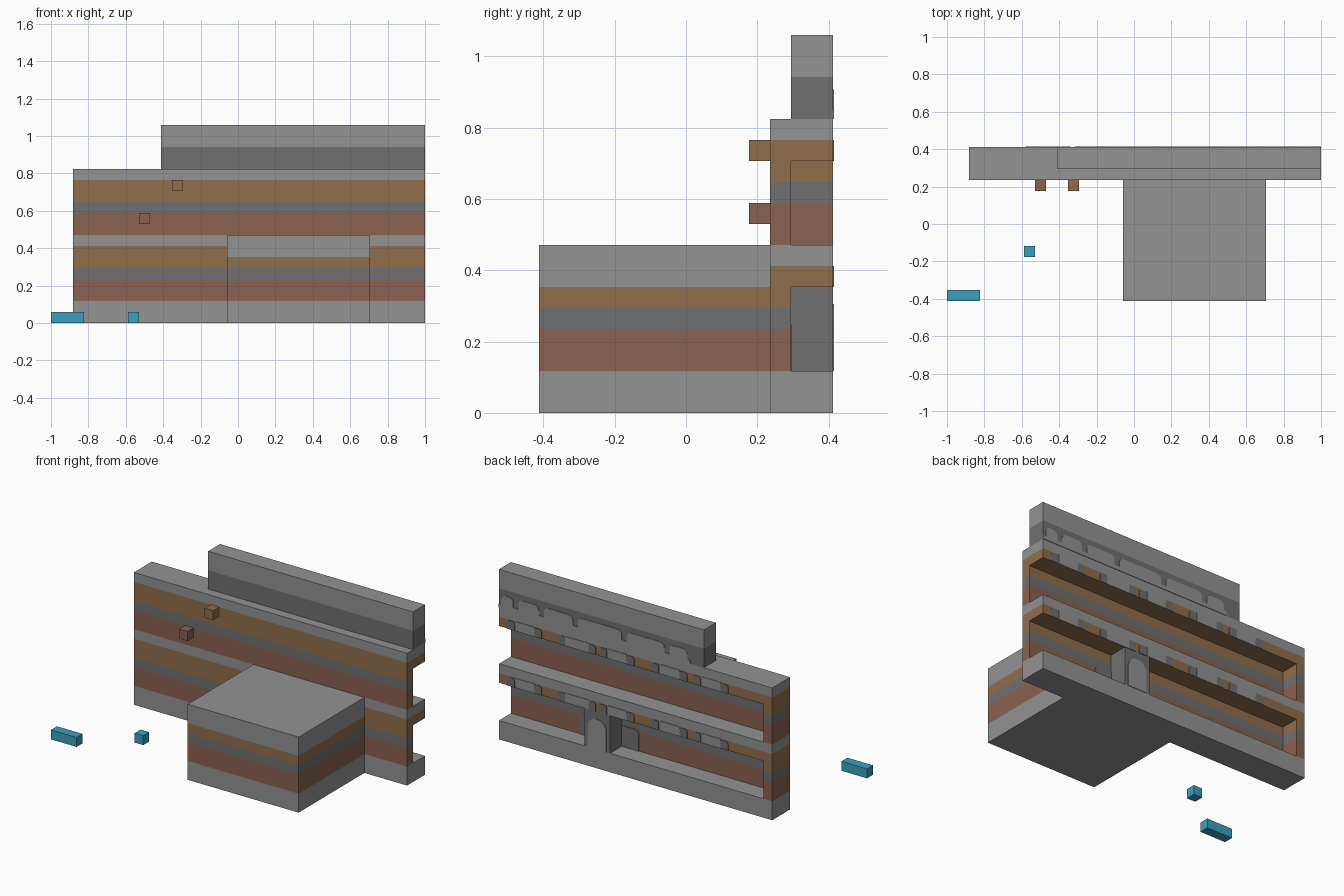
import bpy, bmesh
from math import sin, cos, pi
from mathutils import Vector

if "Cube" in bpy.data.objects:
    bpy.data.objects.remove(bpy.data.objects["Cube"])

U = 1 / 17          # one block
SKIN = 0.06         # thickness of painted plates, in blocks


def material(name, srgb):
    m = bpy.data.materials.new(name)
    m.use_nodes = True
    col = [((c / 255 + 0.055) / 1.055) ** 2.4 for c in srgb] + [1]
    m.diffuse_color = col
    m.node_tree.nodes["Principled BSDF"].inputs["Base Color"].default_value = col
    return m


LIGHT, DARK, RED, BROWN, BLUE = range(5)
MATS = [material("light_stone", (147, 147, 147)),
        material("dark_stone", (112, 112, 112)),
        material("red_clay", (136, 98, 82)),
        material("brown_earth", (144, 110, 78)),
        material("blue_marker", (61, 159, 191))]

# layers as (top height, colour), lowest first
WALL = [(2, LIGHT), (4, RED), (5, DARK), (7, BROWN), (8, LIGHT),
        (10, RED), (11, DARK), (13, BROWN), (14, LIGHT), (16, DARK), (18, LIGHT)]
PLATFORM = [(2, LIGHT), (4, RED), (5, DARK), (6, BROWN), (8, LIGHT)]


def finish(name, bm):
    bmesh.ops.recalc_face_normals(bm, faces=bm.faces)
    bmesh.ops.scale(bm, vec=(U, U, U), verts=bm.verts)
    me = bpy.data.meshes.new(name)
    bm.to_mesh(me)
    bm.free()
    for m in MATS:
        me.materials.append(m)
    bpy.context.collection.objects.link(bpy.data.objects.new(name, me))


def block(name, lo, hi, layers):
    """Box cut at the layer heights and coloured by height."""
    lo, hi = Vector(lo), Vector(hi)
    bm = bmesh.new()
    bmesh.ops.create_cube(bm, size=1)
    for v in bm.verts:
        v.co = [(lo[i] + hi[i]) / 2 + v.co[i] * (hi[i] - lo[i]) for i in range(3)]
    for top, _ in layers:
        if lo.z < top < hi.z:
            bmesh.ops.bisect_plane(bm, geom=bm.verts[:] + bm.edges[:] + bm.faces[:],
                                   plane_co=(0, 0, top), plane_no=(0, 0, 1))
    bm.normal_update()
    for f in bm.faces:
        z = f.calc_center_median().z - f.normal.z * 0.01
        f.material_index = next(c for top, c in layers if z < top)
    finish(name, bm)


def add_tab(bm, x0, x1, z0, z1, y, colour, r=0.0):
    """Thin upright plate on a back face, with top corners rounded by r."""
    pts = [(x0, z0), (x1, z0)]
    if r:
        for cx, start in ((x1 - r, 0), (x0 + r, pi / 2)):
            for k in range(5):
                a = start + k * pi / 8
                pts.append((cx + r * cos(a), z1 - r + r * sin(a)))
    else:
        pts += [(x1, z1), (x0, z1)]
    face = bm.faces.new([bm.verts.new((x, y, z)) for x, z in pts])
    ext = bmesh.ops.extrude_face_region(bm, geom=[face])["geom"]
    bmesh.ops.translate(bm, vec=(0, SKIN, 0),
                        verts=[g for g in ext if isinstance(g, bmesh.types.BMVert)])
    for f in bm.faces:
        if f.index == -1 or not f.tag:
            f.material_index, f.tag = colour, True


# main wall, closed end and ledges
block("back_wall", (-15, 4, 0), (17, 5, 14), WALL)
block("end_wall", (-15, 5, 0), (-14, 7, 14), WALL)
for name, z0, z1 in (("floor_ledge", 0, 2), ("middle_ledge", 6, 8), ("top_ledge", 12, 14)):
    block(name, (-14, 5, z0), (17, 7, z1), WALL)
block("parapet", (-7, 5, 14), (17, 7, 18), WALL)

# front platform
block("platform", (-1, -7, 0), (12, 4, 8), PLATFORM)

# gate pillar between the lower ledges
block("gate_pillar", (4, 5, 2), (7, 7, 6), [(6, DARK)])
bm = bmesh.new()
add_tab(bm, 4.4, 6.6, 2, 5.2, 7, LIGHT, 1.0)
finish("gate_arch", bm)
bm = bmesh.new()
add_tab(bm, 2, 9, 2, 4.2, 5, DARK, 0.5)
finish("gate_surround", bm)

# painted ledge edges: light stone hanging over earth, with small dark openings
HANGING = [(1.9, 4.2), (7.8, 10.5), (12.7, 15), (18.8, 21.2), (23.7, 26)]
OPENINGS = [1.4, 4.6, 7.4, 10.9, 12.2, 15.4, 18.3, 21.6, 23.2, 26.4]
for name, z in (("middle", 6), ("top", 12)):
    bm = bmesh.new()
    for a, b in HANGING:
        add_tab(bm, 17 - b, 17 - a, z, z + 1, 7, LIGHT)
    for c in OPENINGS:
        add_tab(bm, 16.55 - c, 17.45 - c, z, z + 0.95, 7, DARK, 0.3)
    finish(name + "_ledge_edge", bm)

# light stone humps at the foot of the parapet's back
bm = bmesh.new()
add_tab(bm, -5.4, 17, 14, 14.4, 7, LIGHT)
HUMPS = [0, 2, 5, 9, 14.7, 19.7, 22.4]
for a, b in zip(HUMPS, HUMPS[1:]):
    add_tab(bm, 17 - b + 0.3, 17 - a - 0.3, 14.4, 15.4, 7, LIGHT, 0.5)
finish("parapet_humps", bm)

# small loose blocks
block("brown_peg", (-6, 3, 12), (-5, 4, 13), [(13, BROWN)])
block("red_peg", (-9, 3, 9), (-8, 4, 10), [(10, RED)])
block("long_marker", (-17, -7, 0), (-14, -6, 1), [(1, BLUE)])
block("small_marker", (-10, -3, 0), (-9, -2, 1), [(1, BLUE)])
